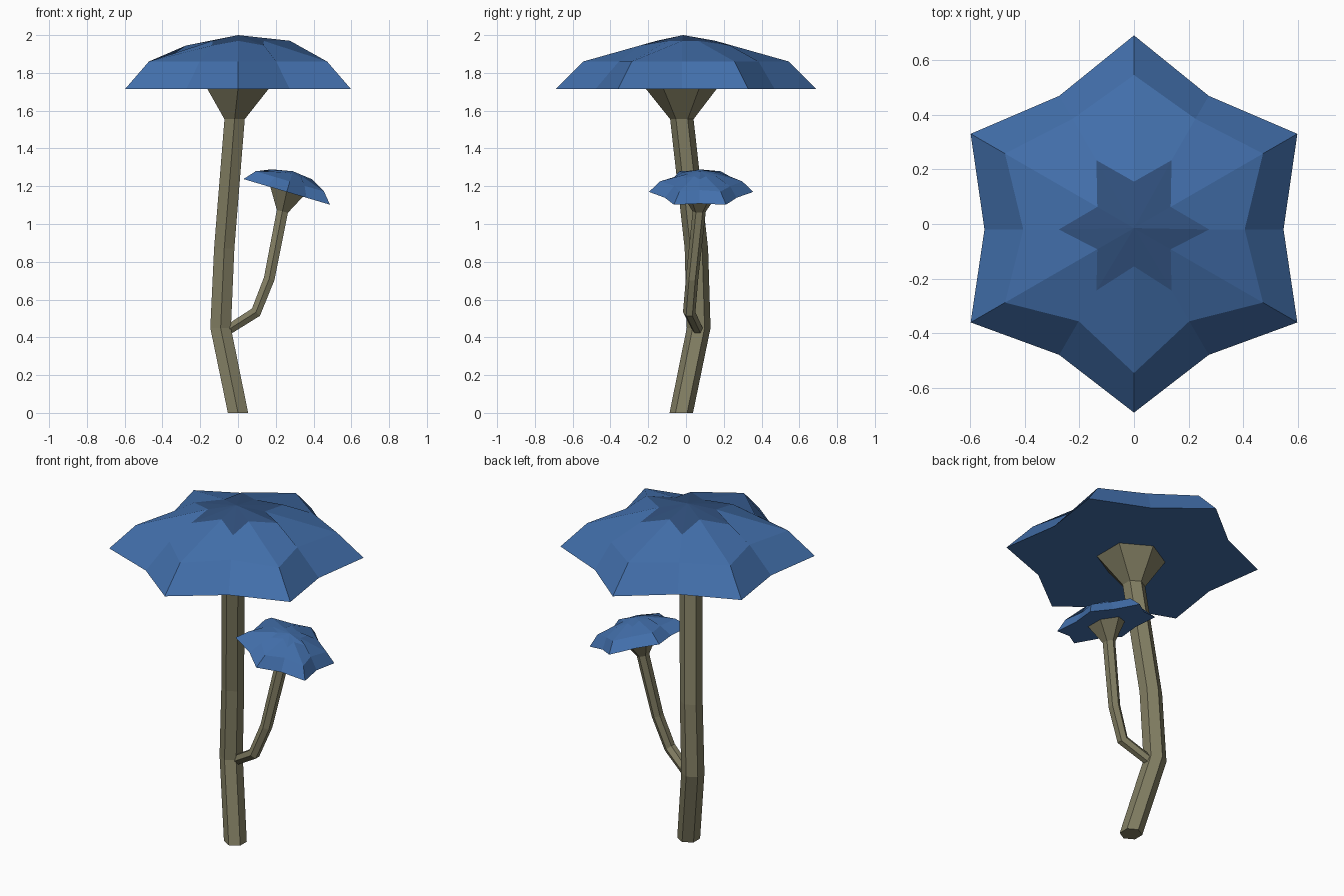
import bpy, bmesh, math
from mathutils import Matrix, Vector

cube = bpy.data.objects.get("Cube")
if cube:
    bpy.data.objects.remove(cube)


def material(name, color):
    m = bpy.data.materials.new(name)
    m.use_nodes = True
    m.diffuse_color = color
    m.node_tree.nodes["Principled BSDF"].inputs["Base Color"].default_value = color
    return m


cap_blue = material("cap blue", (0.055, 0.16, 0.41, 1))
star_blue = material("dark star blue", (0.031, 0.083, 0.21, 1))
stem_olive = material("stem olive", (0.225, 0.21, 0.125, 1))


def finish(bm, name, mats):
    bmesh.ops.recalc_face_normals(bm, faces=bm.faces)
    mesh = bpy.data.meshes.new(name)
    bm.to_mesh(mesh)
    bm.free()
    for m in mats:
        mesh.materials.append(m)
    obj = bpy.data.objects.new(name, mesh)
    bpy.context.collection.objects.link(obj)
    return obj


def bridge(bm, a, b):
    n = len(a)
    for i in range(n):
        bm.faces.new((a[i], a[(i + 1) % n], b[(i + 1) % n], b[i]))


def stem(name, path):
    """Six-sided tube; each stop is centre, radius and tilt about y in degrees."""
    bm = bmesh.new()
    rings = []
    for centre, radius, tilt in path:
        turn = Matrix.Rotation(math.radians(tilt), 3, "Y")
        ring = []
        for i in range(6):
            a = math.radians(30 + 60 * i)
            p = turn @ Vector((radius * math.cos(a), radius * math.sin(a), 0))
            ring.append(bm.verts.new(p + Vector(centre)))
        rings.append(ring)
    for a, b in zip(rings, rings[1:]):
        bridge(bm, a, b)
    bm.faces.new(rings[0])
    bm.faces.new(rings[-1])
    return finish(bm, name, [stem_olive])


def cap(name, centre_mat):
    """Six-pointed cap with its flat underside at z = 0."""
    bm = bmesh.new()
    rings = []
    # radius at points, radius at valleys, height at points, height at valleys
    for level, (rp, rv, zp, zv) in enumerate([(0.69, 0.547, 0, 0),
                                              (0.545, 0.405, 0.145, 0.145),
                                              (0.155, 0.275, 0.255, 0.23)]):
        ring = []
        for i in range(12):
            a = math.radians(30 * i)
            valley = i % 2 == 0
            r, z = (rv, zv) if valley else (rp, zp)
            if level == 1 and i in (2, 4):
                r += 0.045          # fuller back edge
            if level == 2 and i == 0:
                z += 0.025          # raised left ray
            y = r * math.sin(a) - 0.02 * math.cos(a) ** 2
            ring.append(bm.verts.new((r * math.cos(a), y, z)))
        rings.append(ring)
    bm.faces.new(rings[0])
    bridge(bm, rings[0], rings[1])
    bridge(bm, rings[1], rings[2])
    # central star
    top = bm.verts.new((0, -0.015, 0.285))
    for i in range(12):
        f = bm.faces.new((rings[2][i], rings[2][(i + 1) % 12], top))
        f.material_index = 1
    return finish(bm, name, [cap_blue, centre_mat])


# Main stem with flared top
stem("main_stem", [((0, -0.025, 0), 0.062, 0),
                   ((-0.092, 0.067, 0.45), 0.063, 0),
                   ((-0.073, 0.055, 0.87), 0.062, 0),
                   ((-0.018, -0.022, 1.555), 0.062, 0),
                   ((0, -0.025, 1.716), 0.188, 0)])

# Side stem with flared top
stem("side_stem", [((-0.06, 0.065, 0.435), 0.03, 55),
                   ((0.095, 0.017, 0.533), 0.033, 42),
                   ((0.165, 0.032, 0.71), 0.033, 17),
                   ((0.235, 0.07, 1.067), 0.035, 14),
                   ((0.258, 0.075, 1.172), 0.105, 16.5)])

# Caps
main_cap = cap("main_cap", star_blue)
main_cap.location = (0, 0, 1.715)

side_cap = cap("side_cap", cap_blue)
side_cap.location = (0.258, 0.08, 1.17)
side_cap.scale = (0.4, 0.4, 0.4)
side_cap.rotation_euler = (0, math.radians(16.5), 0)
